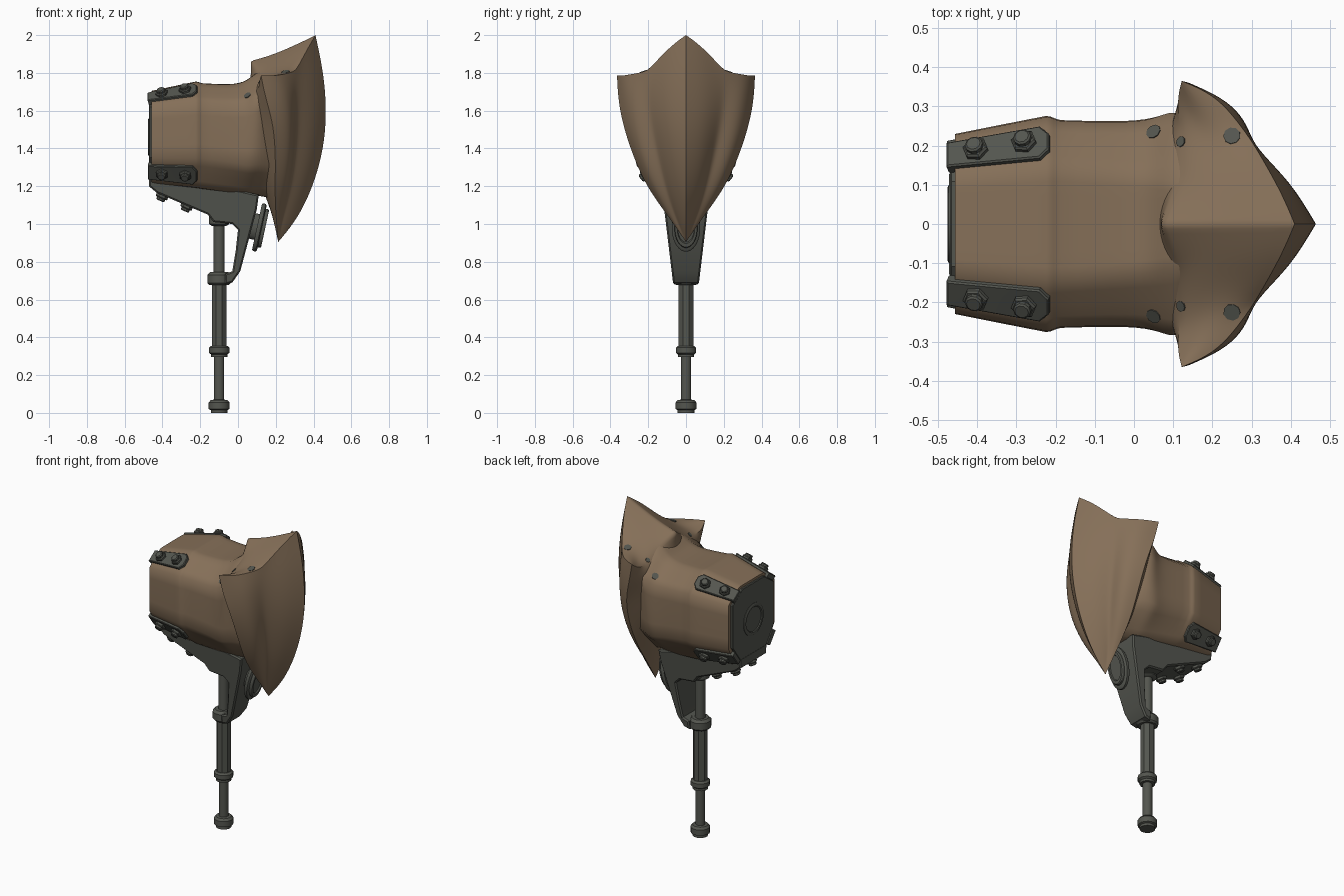
import bpy, bmesh, math
from mathutils import Vector
from mathutils.bvhtree import BVHTree

if "Cube" in bpy.data.objects:
    bpy.data.objects.remove(bpy.data.objects["Cube"])


def material(name, rgb):
    m = bpy.data.materials.new(name)
    m.diffuse_color = (*rgb, 1)
    m.use_nodes = True
    m.node_tree.nodes["Principled BSDF"].inputs["Base Color"].default_value = m.diffuse_color
    return m


BROWN = material("brown_armour", (0.235, 0.16, 0.098))
GREY = material("dark_grey_metal", (0.088, 0.092, 0.078))


def finish(name, bm, mat, angle=35):
    bmesh.ops.recalc_face_normals(bm, faces=bm.faces)
    me = bpy.data.meshes.new(name)
    bm.to_mesh(me)
    bm.free()
    me.materials.append(mat)
    me.shade_smooth()
    if angle:
        me.set_sharp_from_angle(angle=math.radians(angle))
    ob = bpy.data.objects.new(name, me)
    bpy.context.collection.objects.link(ob)
    return ob


def lathe(name, pts, loc, axis=(0, 0, 1), n=12, mat=GREY):
    """Turned part: pts are (radius, height) along the axis."""
    bm = bmesh.new()
    rings = [[bm.verts.new((r * math.cos(2 * math.pi * (i + .5) / n),
                            r * math.sin(2 * math.pi * (i + .5) / n), h))
              for i in range(n)] for r, h in pts]
    for a, b in zip(rings, rings[1:]):
        for i in range(n):
            j = (i + 1) % n
            bm.faces.new((a[i], a[j], b[j], b[i]))
    bm.faces.new(rings[0])
    bm.faces.new(rings[-1])
    ob = finish(name, bm, mat)
    ob.location = loc
    ob.rotation_euler = Vector(axis).to_track_quat('Z', 'Y').to_euler()
    return ob


def prism(name, front, back, mat=GREY, bevel=0.004):
    """Solid between two matching outlines."""
    bm = bmesh.new()
    a = [bm.verts.new(p) for p in front]
    b = [bm.verts.new(p) for p in back]
    caps = [bm.faces.new(a), bm.faces.new(b)]
    for i in range(len(a)):
        j = (i + 1) % len(a)
        bm.faces.new((a[i], a[j], b[j], b[i]))
    rim = [e for f in caps for e in f.edges]
    bmesh.ops.recalc_face_normals(bm, faces=bm.faces)
    bmesh.ops.bevel(bm, geom=rim, offset=bevel, segments=1, affect='EDGES')
    bmesh.ops.triangulate(bm, faces=[f for f in bm.faces if len(f.verts) > 4])
    return finish(name, bm, mat, 25)


def half_loft(columns, creases):
    """Grid of columns for one half; returns bmesh, vertex grid and crease setter."""
    bm = bmesh.new()
    layer = bm.edges.layers.float.new("crease_edge")
    V = [[bm.verts.new(p) for p in col] for col in columns]
    for a, b in zip(V, V[1:]):
        for r in range(len(a) - 1):
            bm.faces.new((a[r], b[r], b[r + 1], a[r + 1]))

    def crease(vs, w):
        for p, q in zip(vs, vs[1:]):
            e = bm.edges.get((p, q))
            if e:
                e[layer] = w
                e.smooth = w < 0.95
    for c, w in creases.items():
        crease(V[c], w)
    return bm, V, crease


def mirror_subdivide(name, bm, mat, levels):
    bmesh.ops.mirror(bm, geom=bm.verts[:] + bm.edges[:] + bm.faces[:], axis='Y', merge_dist=0.0005)
    bmesh.ops.remove_doubles(bm, verts=bm.verts, dist=0.0005)
    ob = finish(name, bm, mat, None)
    mod = ob.modifiers.new("smooth", 'SUBSURF')
    mod.levels = mod.render_levels = levels
    return ob


# Main body: chamfered tube, each row is x and four (y, z) corners
rows = [
    (-.457, (.12, 1.705), (.23, 1.63), (.23, 1.345), (.13, 1.215)),
    (-.22, (.145, 1.755), (.277, 1.655), (.277, 1.345), (.15, 1.19)),
    (-.19, (.145, 1.745), (.265, 1.65), (.265, 1.345), (.15, 1.185)),
    (0, (.13, 1.735), (.26, 1.64), (.26, 1.32), (.12, 1.16)),
    (.06, (.12, 1.77), (.275, 1.65), (.27, 1.30), (.10, 1.15)),
    (.12, (.10, 1.82), (.305, 1.70), (.255, 1.32), (.08, 1.15)),
    (.20, (.08, 1.82), (.20, 1.70), (.20, 1.30), (.06, 1.13))]
full = [(x, [(0, p[0][1]), *p, (0, p[3][1])]) for x, *p in rows]
cols = [[(x, *p[c]) for x, p in full] for c in range(6)]
bm, V, crease = half_loft(cols, {1: .75, 2: .85, 3: .85, 4: .75})
crease([c[0] for c in V], 1)
crease([c[1] for c in V], .8)
crease([c[2] for c in V], .6)
bm.faces.new([c[0] for c in V])
body = mirror_subdivide("main_body", bm, BROWN, 2)

# Face shield: vertical columns from the bottom tip to the top rim
tip = (.213, 0, .905)
shield_cols = [
    [(.31, 0, 1.02), (.39, 0, 1.18), (.445, 0, 1.36), (.47, 0, 1.55), (.458, 0, 1.78), (.41, 0, 2.0)],
    [(.27, .035, 1.03), (.335, .065, 1.18), (.385, .09, 1.36), (.405, .11, 1.55), (.395, .11, 1.75), (.375, .085, 1.94)],
    [(.235, .055, 1.04), (.275, .105, 1.19), (.30, .15, 1.37), (.312, .185, 1.55), (.31, .205, 1.7), (.305, .205, 1.81)],
    [(.22, .09, 1.05), (.26, .175, 1.19), (.29, .245, 1.37), (.285, .285, 1.55), (.26, .312, 1.69), (.22, .325, 1.785)],
    [(.20, .10, 1.05), (.195, .205, 1.19), (.20, .285, 1.37), (.185, .338, 1.54), (.145, .36, 1.67), (.122, .365, 1.785)],
    [(.18, .05, 1.06), (.14, .13, 1.2), (.12, .21, 1.38), (.10, .24, 1.54), (.085, .255, 1.65), (.10, .285, 1.72)],
    [(.18, .03, 1.06), (.13, .06, 1.2), (.08, .10, 1.38), (.06, .12, 1.55), (.06, .12, 1.7), (.11, .10, 1.81)],
    [(.18, 0, 1.06), (.12, 0, 1.2), (.05, 0, 1.38), (.05, 0, 1.55), (.05, 0, 1.7), (.065, 0, 1.865)]]
bm, V, crease = half_loft([[tip] + c for c in shield_cols], {0: 1, 2: .4, 4: 1})
A, M, F, G, W, B, D, C = [c[-1] for c in V]
P, Q, S = [bm.verts.new(p) for p in ((.2, 0, 1.9), (.21, .1, 1.855), (.2, .22, 1.775))]
for f in ((A, P, Q, M), (M, Q, S, F), (F, S, W, G), (S, B, W), (P, C, D, Q), (Q, D, B, S)):
    bm.faces.new(f)
crease([A, M, F, G, W, B], 1)
crease([A, P, C], .9)
crease([C, D], .6)
shield = mirror_subdivide("face_shield", bm, BROWN, 3)


def bolt(loc, axis):
    lathe("bolt_seat", [(.033, -.005), (.033, .012), (.028, .017)], loc, axis, 6)
    lathe("bolt_head", [(.023, 0), (.023, .028), (.018, .032)], loc, axis, 10)


# Corner plates with bolts, laid on the four chamfers at the back
outline = [(-.08, .2), (.92, .15), (1.02, .3), (1.02, .6), (.92, .77), (-.08, .77)]
for side in (-1, 1):
    for top in (True, False):
        i, j = (1, 2) if top else (4, 3)
        a0, b0, a1, b1 = [Vector((cols[c][r][0], side * cols[c][r][1], cols[c][r][2]))
                          for r in (0, 1) for c in (i, j)]
        nrm = (a1 - a0).cross(b0 - a0).normalized()
        if nrm.y * side < 0:
            nrm.negate()

        def at(s, t, h=0):
            return a0.lerp(b0, t).lerp(a1.lerp(b1, t), s) + nrm * h
        prism("corner_plate", [at(s, t, -.02) for s, t in outline],
              [at(s, t, .014) for s, t in outline])
        for s in (.24, .76):
            bolt(at(s, .48, .013), nrm)

# Back panel with round hatch ring
half = [p for p in full[0][1][1:5]]
ring = half + [(-y, z) for y, z in reversed(half)]
ring = [(y * .9, 1.46 + (z - 1.46) * .94) for y, z in ring]
prism("back_panel", [(-.47, y, z) for y, z in ring], [(-.44, y, z) for y, z in ring])
lathe("back_hatch_ring", [(.1, -.005), (.1, .003), (.095, .006), (.08, .006), (.075, .001), (.01, .001)],
      (-.47, 0, 1.46), (-1, 0, 0), 24)

# Under bracket: arm below the body and strut down to the pole collar
prof = [(-.472, 1.25), (-.2, 1.21), (.02, 1.175), (.11, 1.155), (.10, 1.08), (.012, .75),
        (-.03, .69), (-.07, .68), (-.07, .735), (-.03, .75), (-.012, .86), (0, .97),
        (-.03, 1.0), (-.13, 1.01), (-.16, 1.05), (-.43, 1.165), (-.472, 1.2)]
prism("under_bracket", *[[(x, s * (.07 + (z - .7) * .12), z) for x, z in prof] for s in (-1, 1)], bevel=.008)
for side in (-1, 1):
    for x, z in ((-.40, 1.152), (-.27, 1.097)):
        bolt((x, side * .08, z), (-.4, 0, -.91))

# Oval pad on the front of the strut
pad = lathe("oval_pad", [(.07, -.06), (.07, -.02), (.125, -.02), (.13, -.013), (.13, 0), (.12, .006), (.105, .006),
                         (.105, .018), (.1, .024), (.08, .024), (.075, .016), (.01, .016)],
            (.12, 0, .98), (.97, 0, -.21), 28)
pad.scale = (.58, 1, 1)

# Telescopic pole: shafts, collars and foot
for name, n, pts in (
        ("pole_lower", 12, [(.028, .04), (.028, .33)]),
        ("pole_middle", 8, [(.042, .33), (.042, .70)]),
        ("pole_upper", 12, [(.03, .70), (.03, 1.03)]),
        ("pole_foot", 16, [(.045, 0), (.045, .015), (.056, .02), (.056, .055), (.045, .068), (.028, .07)]),
        ("pole_lower_collar", 12, [(.045, .295), (.045, .31), (.056, .318), (.056, .345), (.045, .355)]),
        ("pole_upper_collar", 12, [(.055, .678), (.064, .688), (.064, .73), (.05, .745)]),
        ("pole_top_flange", 12, [(.04, .99), (.055, 1.0), (.055, 1.06)])):
    lathe(name, pts, (-.10, 0, 0), n=n)

# Worn grey patches, placed on the upper armour surface
bpy.context.view_layer.update()
deps = bpy.context.evaluated_depsgraph_get()
trees = [BVHTree.FromObject(o, deps) for o in (body, shield)]
for x, y, sx in ((.05, .235, 1), (.12, .21, .7), (.25, .225, 1.1)):
    hits = [t.ray_cast(Vector((x, y, 3)), Vector((0, 0, -1))) for t in trees]
    hits = [h for h in hits if h[0] is not None]
    if hits:
        p, nrm = max(hits, key=lambda h: h[0].z)[:2]
        if nrm.z < 0:
            nrm = -nrm
        for s in (-1, 1):
            patch = lathe("worn_patch", [(.02, -.004), (.02, .003)], (p.x, s * p.y, p.z),
                          (nrm.x, s * nrm.y, nrm.z), 9)
            patch.scale = (sx, sx, 1)
